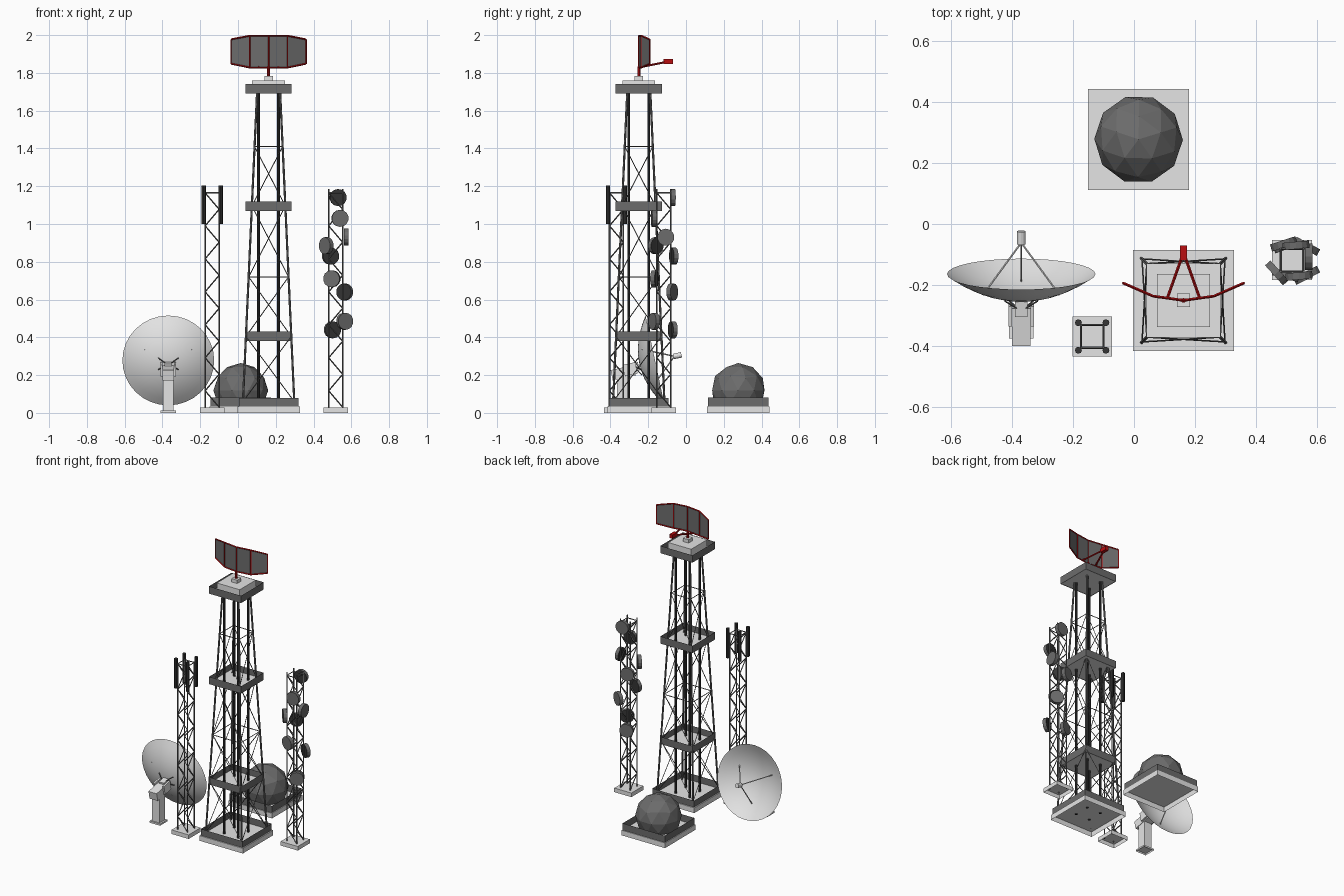
import bpy, bmesh, math
from mathutils import Vector, Matrix

if "Cube" in bpy.data.objects:
    bpy.data.objects.remove(bpy.data.objects["Cube"])

def material(name, c):
    m = bpy.data.materials.new(name)
    m.diffuse_color = (*c, 1)
    m.use_nodes = True
    m.node_tree.nodes["Principled BSDF"].inputs["Base Color"].default_value = m.diffuse_color
    return m

LIGHT = material("light_grey", (0.78, 0.78, 0.78))
GREY = material("dark_grey", (0.15, 0.15, 0.15))
BLACK = material("near_black", (0.035, 0.035, 0.035))
RED = material("dark_red", (0.48, 0.004, 0.005))
CORNERS = [(-1, -1), (1, -1), (1, 1), (-1, 1)]

def finish(name, bm, *mats):
    me = bpy.data.meshes.new(name)
    bm.to_mesh(me)
    bm.free()
    for m in mats:
        me.materials.append(m)
    ob = bpy.data.objects.new(name, me)
    bpy.context.collection.objects.link(ob)
    return ob

def rod(bm, a, b, r, sides=6):
    a, b = Vector(a), Vector(b)
    d = b - a
    mat = Matrix.Translation((a + b) / 2) @ d.to_track_quat('Z', 'Y').to_matrix().to_4x4()
    return bmesh.ops.create_cone(bm, cap_ends=True, segments=sides, radius1=r,
                                 radius2=r, depth=d.length, matrix=mat)['verts']

def box(bm, lo, hi, tilt=0):
    lo, hi = Vector(lo), Vector(hi)
    mat = Matrix.Translation((lo + hi) / 2) @ Matrix.Rotation(tilt, 4, 'X') @ Matrix.Diagonal((*(hi - lo), 1))
    return bmesh.ops.create_cube(bm, size=1, matrix=mat)['verts']

def slab(bm, cx, cy, h, z0, z1):
    return box(bm, (cx - h, cy - h, z0), (cx + h, cy + h, z1))

def footing(name, cx, cy, h, z1):
    # open-bottomed plinth
    bm = bmesh.new()
    slab(bm, cx, cy, h, 0, z1)
    bm.normal_update()
    bmesh.ops.delete(bm, geom=[f for f in bm.faces if f.normal.z < -0.5], context='FACES_ONLY')
    finish(name, bm, LIGHT)

def parapet(name, cx, cy, h, z0, z1):
    # single-sheet square wall, open at top and bottom
    bm = bmesh.new()
    slab(bm, cx, cy, h, z0, z1)
    bm.normal_update()
    bmesh.ops.delete(bm, geom=[f for f in bm.faces if abs(f.normal.z) > 0.5], context='FACES_ONLY')
    finish(name, bm, GREY)

# ---- main radar tower ----
TX, TY = 0.162, -0.25
footing("tower_footing", TX, TY, 0.165, 0.035)
parapet("tower_base_wall", TX, TY, 0.158, 0.035, 0.08)

def leg_pt(c, z):
    h = 0.137 - 0.076 * (z - 0.035) / 1.665
    return Vector((TX + c[0] * h, TY + c[1] * h, z))

legs, braces = bmesh.new(), bmesh.new()
levels = [0.06, 0.405, 0.72, 1.095, 1.41, 1.7]
for i, c in enumerate(CORNERS):
    n = CORNERS[(i + 1) % 4]
    rod(legs, leg_pt(c, 0.035), leg_pt(c, 1.7), 0.006)
    for a, b in zip(levels[:-1], levels[1:-1]):
        rod(braces, leg_pt(c, a), leg_pt(n, b), 0.0025, 4)
        rod(braces, leg_pt(n, a), leg_pt(c, b), 0.0025, 4)
    for z in (0.72, 1.41):
        rod(braces, leg_pt(c, z), leg_pt(n, z), 0.003, 4)
finish("tower_legs", legs, GREY)
finish("tower_braces", braces, GREY)

bm = bmesh.new()
for c in CORNERS:
    x, y = TX + c[0] * 0.053, TY + c[1] * 0.053
    rod(bm, (x, y, 0.03), (x, y, 1.7), 0.0075, 8)
finish("tower_inner_poles", bm, BLACK)

for name, z in (("lower", 0.381), ("middle", 1.07), ("top", 1.691)):
    parapet(name + "_platform_wall", TX, TY, 0.122, z, z + 0.05)
    bm = bmesh.new()
    slab(bm, TX, TY, 0.1215, z + 0.003, z + 0.008)
    finish(name + "_platform_floor", bm, LIGHT)

bm = bmesh.new()
slab(bm, TX, TY, 0.087, 1.70, 1.76)
slab(bm, TX, TY, 0.022, 1.76, 1.783)
finish("radar_plinth", bm, LIGHT)

# ---- rotating radar antenna: curved panel, red frame, feed ----
cols = [(-0.198, 0.057, 1.848, 1.978), (-0.1, 0.014, 1.828, 1.997), (0, 0, 1.828, 1.997),
        (0.1, 0.014, 1.828, 1.997), (0.198, 0.057, 1.848, 1.978)]
low = [Vector((TX + x, TY + y, a)) for x, y, a, b in cols]
high = [Vector((TX + x, TY + y, b)) for x, y, a, b in cols]
bm = bmesh.new()
for i in range(4):
    bm.faces.new([bm.verts.new(p) for p in (low[i], low[i + 1], high[i + 1], high[i])])
finish("radar_panel", bm, GREY)
bm = bmesh.new()
for i in range(5):
    rod(bm, low[i], high[i], 0.004, 4)
    if i < 4:
        rod(bm, low[i], low[i + 1], 0.0045, 4)
        rod(bm, high[i], high[i + 1], 0.0045, 4)
rod(bm, (TX, TY, 1.78), (TX, TY, 1.835), 0.008, 8)
for s in (-1, 1):
    rod(bm, (TX + s * 0.053, TY + 0.007, 1.83), (TX + s * 0.006, -0.11, 1.857), 0.0055)
box(bm, (TX - 0.012, -0.12, 1.847), (TX + 0.012, -0.07, 1.873))
finish("radar_frame_and_feed", bm, RED)

# ---- two slim lattice masts ----
def lattice(name, cx, cy, top):
    footing(name + "_footing", cx, cy, 0.065, 0.028)
    bm = bmesh.new()
    h, n = 0.037, 13
    def pt(c, z):
        return (cx + c[0] * h, cy + c[1] * h, z)
    for i, c in enumerate(CORNERS):
        d = CORNERS[(i + 1) % 4]
        rod(bm, pt(c, 0.02), pt(c, top), 0.004)
        step = (1.165 - 0.03) / n
        for k in range(n):
            # opposite sides zigzag in step
            a, b = (c, d) if (k + i // 2) % 2 else (d, c)
            rod(bm, pt(a, 0.03 + k * step), pt(b, 0.03 + (k + 1) * step), 0.0035, 4)
        rod(bm, pt(c, 1.165), pt(d, 1.165), 0.0035, 4)
    finish(name + "_frame", bm, GREY)

LX, LY = -0.137, -0.368
RX, RY = 0.517, -0.118
lattice("left_mast", LX, LY, 1.17)
lattice("right_mast", RX, RY, 1.185)

bm = bmesh.new()
for sx, sy in CORNERS:
    x, y = LX + sx * 0.045, LY + sy * 0.045
    rod(bm, (x, y, 1.0), (x, y, 1.203), 0.0115, 8)
finish("cell_antennas", bm, BLACK)

# drum antennas: x, y, z, heading in degrees from +x
drums = [(0.53, -0.07, 1.14, 95), (0.54, -0.17, 1.03, 275), (0.467, -0.16, 0.885, 222),
         (0.572, -0.107, 0.93, 0), (0.49, -0.065, 0.83, 108), (0.497, -0.167, 0.71, 255),
         (0.565, -0.073, 0.64, 62), (0.565, -0.168, 0.485, 298), (0.50, -0.07, 0.44, 110)]
bm = bmesh.new()
for x, y, z, ang in drums:
    d = Vector((math.cos(math.radians(ang)), math.sin(math.radians(ang)), 0))
    p = Vector((x, y, z))
    vs = rod(bm, p - d * 0.012, p + d * 0.012, 0.045, 14)
    bm.normal_update()
    for f in {f for v in vs for f in v.link_faces}:
        f.material_index = 1 if f.normal.dot(d) < -0.9 else 0
finish("drum_antennas", bm, GREY, BLACK)

# ---- radome on its base ----
DX, DY = 0.015, 0.277
footing("radome_footing", DX, DY, 0.165, 0.035)
parapet("radome_base_wall", DX, DY, 0.16, 0.035, 0.082)
bm = bmesh.new()
bmesh.ops.create_icosphere(bm, subdivisions=2, radius=0.145,
                           matrix=Matrix.Translation((DX, DY, 0.119)) @ Matrix.Rotation(0.3, 4, 'Z'))
bmesh.ops.bisect_plane(bm, geom=bm.verts[:] + bm.edges[:] + bm.faces[:], plane_co=(0, 0, 0.036),
                       plane_no=(0, 0, 1), clear_inner=True)
finish("radome", bm, GREY)

# ---- satellite dish ----
R, DEPTH, PX = 0.243, 0.085, -0.369
tilt = math.radians(12)
frame = Matrix.Translation((PX, -0.247, 0.26)) @ Matrix.Rotation(tilt - math.pi / 2, 4, 'X')

def dish_pt(r, ang, off=0):
    return frame @ Vector((r * math.cos(ang), r * math.sin(ang), DEPTH * (r / R) ** 2 + off))

bm = bmesh.new()
N, rings = 32, 6
tip = bm.verts.new(dish_pt(0, 0))
prev = None
for k in range(1, rings + 1):
    ring = [bm.verts.new(dish_pt(R * k / rings, 2 * math.pi * i / N)) for i in range(N)]
    for i in range(N):
        j = (i + 1) % N
        bm.faces.new((tip, ring[i], ring[j]) if prev is None else (prev[i], ring[i], ring[j], prev[j]))
    prev = ring
for f in bm.faces:
    f.smooth = True
finish("dish_reflector", bm, LIGHT)

bm = bmesh.new()
rod(bm, frame @ Vector((0, 0, 0.185)), frame @ Vector((0, 0, 0.228)), 0.0145, 12)
for a in (90, 210, 330):
    rod(bm, dish_pt(0.145, math.radians(a)), frame @ Vector((0, 0, 0.19)), 0.0035)
finish("dish_feed", bm, LIGHT)

footing("dish_footing", PX, -0.335, 0.04, 0.012)
bm = bmesh.new()
box(bm, (PX - 0.028, -0.365, 0.01), (PX + 0.028, -0.305, 0.2))
box(bm, (PX - 0.031, -0.395, 0.185), (PX + 0.031, -0.27, 0.24), tilt)
box(bm, (PX - 0.02, -0.30, 0.22), (PX + 0.02, -0.25, 0.265), tilt)
for s in (-1, 1):
    box(bm, (PX + s * 0.036 - 0.006, -0.33, 0.2), (PX + s * 0.036 + 0.006, -0.262, 0.262), tilt)
finish("dish_pedestal", bm, LIGHT)

bm = bmesh.new()
for a in (30, 90, 150, 210, 330):
    rod(bm, (PX, -0.285, 0.252), dish_pt(0.062, math.radians(a), -0.004), 0.003)
finish("dish_back_struts", bm, GREY)
